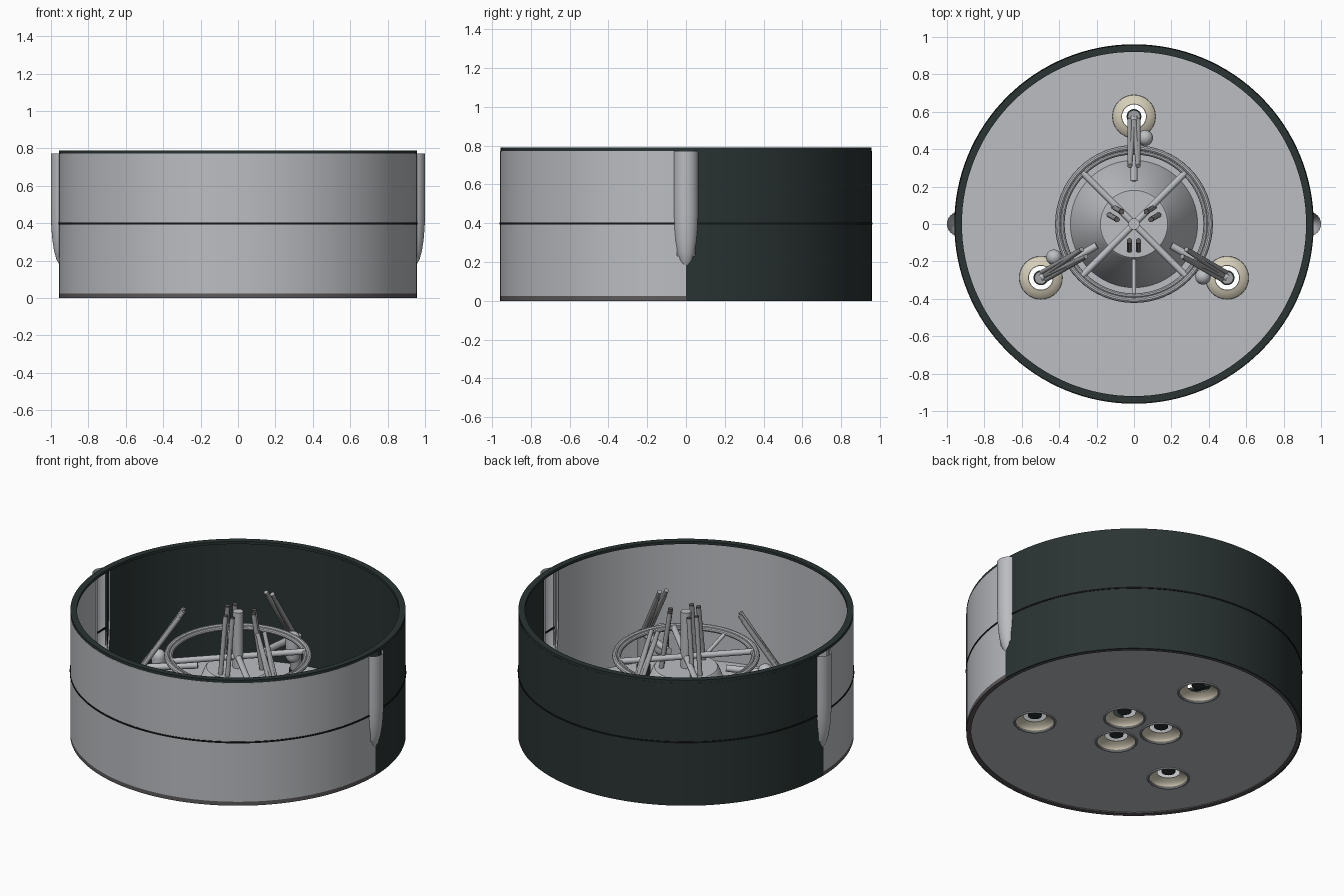
import bpy, math
from mathutils import Vector

if "Cube" in bpy.data.objects:
    bpy.data.objects.remove(bpy.data.objects["Cube"])


def material(name, rgb):
    m = bpy.data.materials.new(name)
    m.diffuse_color = (*rgb, 1)
    m.use_nodes = True
    m.node_tree.nodes["Principled BSDF"].inputs["Base Color"].default_value = m.diffuse_color
    return m


LIGHT = material("light_grey", (0.495, 0.51, 0.535))
GREEN = material("dark_green", (0.023, 0.034, 0.033))
DARK = material("dark_grey", (0.11, 0.10, 0.105))
PIPE = material("pipe_grey", (0.36, 0.365, 0.375))
BEIGE = material("beige", (0.66, 0.61, 0.48))
BLACK = material("black", (0.006, 0.007, 0.007))


def smooth(ob, angle=35):
    bpy.ops.object.select_all(action='DESELECT')
    bpy.context.view_layer.objects.active = ob
    ob.select_set(True)
    bpy.ops.object.shade_smooth_by_angle(angle=math.radians(angle))


def lathe(name, profile, mats, loc=(0, 0, 0), segs=32, closed=False, skip=None):
    """Revolve an (r, z) profile around z, leaving out faces whose centre meets the skip rule."""
    verts = [Vector((r * math.cos(2 * math.pi * i / segs), r * math.sin(2 * math.pi * i / segs), z))
             for i in range(segs) for r, z in profile]
    n, faces = len(profile), []
    for i in range(segs):
        a, b = i * n, (i + 1) % segs * n
        for j in range(n if closed else n - 1):
            k = (j + 1) % n
            face = (a + j, b + j, b + k, a + k)
            if not (skip and skip(sum((verts[v] for v in face), Vector()) / 4)):
                faces.append(face)
    me = bpy.data.meshes.new(name)
    me.from_pydata(verts, [], faces)
    me.validate()
    for m in mats:
        me.materials.append(m)
    ob = bpy.data.objects.new(name, me)
    ob.location = loc
    bpy.context.collection.objects.link(ob)
    smooth(ob)
    return ob


def rod(name, p, q, r, mat, sides=12):
    """Straight cylinder between two points."""
    p, q = Vector(p), Vector(q)
    bpy.ops.mesh.primitive_cylinder_add(vertices=sides, radius=r, depth=(q - p).length, location=(p + q) / 2)
    ob = bpy.context.object
    ob.name = name
    ob.rotation_euler = (q - p).to_track_quat('Z', 'Y').to_euler()
    ob.data.materials.append(mat)
    smooth(ob)
    return ob


def polar(r, deg, z, side=0.0):
    """Point at radius r and angle, shifted sideways."""
    a = math.radians(deg)
    return (r * math.cos(a) - side * math.sin(a), r * math.sin(a) + side * math.cos(a), z)


def torus(name, r, minor, z, mat, loc=(0, 0)):
    bpy.ops.mesh.primitive_torus_add(major_radius=r, minor_radius=minor, major_segments=64,
                                     minor_segments=10, location=(*loc, z))
    ob = bpy.context.object
    ob.name = name
    ob.data.materials.append(mat)
    smooth(ob)


# Outer shell: light front half, dark back half, grey foot band in front, slots behind the fairings
shell = lathe("shell", [(0.948, 0), (0.958, 0), (0.958, 0.025), (0.958, 0.23), (0.958, 0.773),
                        (0.948, 0.773), (0.948, 0.23), (0.948, 0.025)],
              [LIGHT, GREEN, DARK], segs=128, closed=True, skip=lambda c: abs(c.y) < 0.04 and c.z > 0.3)
for f in shell.data.polygons:
    f.material_index = 1 if f.center.y > 0 else (2 if f.center.z < 0.025 else 0)

# Foot ring under the shell, top rim flange and the seam line around the middle
lathe("foot_ring", [(0.93, 0.001), (0.957, 0.001), (0.957, 0.02), (0.93, 0.02)], [DARK], segs=128, closed=True)
lathe("rim", [(0.92, 0.773), (0.957, 0.773), (0.957, 0.79), (0.92, 0.79)], [GREEN], segs=128, closed=True)
lathe("seam_line", [(0.955, 0.394), (0.961, 0.394), (0.961, 0.404), (0.955, 0.404)], [BLACK], segs=128, closed=True)

# Side fairings: open half shells with pointed lower ends
fairing = [(0.0, 0.17)] + [(0.065 * math.sin(t * math.pi / 12) ** 0.85, 0.45 - 0.28 * math.cos(t * math.pi / 12))
                           for t in range(1, 7)] + [(0.065, 0.773)]
for sx in (-1, 1):
    lathe("fairing", fairing, [LIGHT], loc=(sx * 0.935, 0, 0), segs=32, skip=lambda c: c.x * sx < 0)

# Engine positions: three outer, three inner
OUTER, INNER = (90, 210, 330), (270, 30, 150)
engines = [polar(0.575, a, 0) for a in OUTER] + [polar(0.157, a, 0) for a in INNER]

# Base plate with engine openings
bpy.ops.mesh.primitive_cylinder_add(vertices=128, radius=0.95, depth=0.022, location=(0, 0, 0.019))
plate = bpy.context.object
plate.name = "base_plate"
cutters = []
for e in engines:
    bpy.ops.mesh.primitive_cylinder_add(vertices=32, radius=0.115, depth=0.2, location=e)
    cut = bpy.context.object
    cutters.append(cut)
    mod = plate.modifiers.new("opening", 'BOOLEAN')
    mod.object, mod.operation, mod.solver = cut, 'DIFFERENCE', 'EXACT'
bpy.context.view_layer.update()
cut_mesh = bpy.data.meshes.new_from_object(plate.evaluated_get(bpy.context.evaluated_depsgraph_get()))
plate.modifiers.clear()
plate.data = cut_mesh
for c in cutters:
    bpy.data.objects.remove(c)
cut_mesh.materials.clear()
cut_mesh.materials.append(LIGHT)
for f in cut_mesh.polygons:
    f.material_index = 0

# Shallow engine bells, open at the throat, with a grey lip and a dark core above
for e in engines:
    lathe("engine_bell", [(0.117, 0.006), (0.114, 0.022), (0.1, 0.035), (0.082, 0.044), (0.066, 0.05),
                          (0.064, 0.046), (0.08, 0.039), (0.097, 0.03), (0.109, 0.018), (0.113, 0.006)],
          [BEIGE], loc=e, closed=True)
    torus("bell_lip", 0.115, 0.007, 0.008, LIGHT, e[:2])
    rod("engine_core", (e[0], e[1], 0.05), (e[0], e[1], 0.2), 0.04, GREEN, 16)

# Central thrust cone and post
lathe("thrust_cone", [(0.34, 0.03), (0.19, 0.42), (0.18, 0.43), (0.0, 0.43)], [LIGHT], segs=64)
rod("central_post", (0, 0, 0.43), (0, 0, 0.78), 0.03, LIGHT, 20)

# Ring frame with crossed beams
torus("ring_outer", 0.407, 0.015, 0.50, LIGHT)
torus("ring_inner", 0.384, 0.013, 0.495, LIGHT)
for a in (45, 135):
    rod("cross_beam", polar(0.39, a, 0.495), polar(-0.39, a, 0.495), 0.018, LIGHT)
rod("ring_brace", polar(0.19, 270, 0.43), polar(0.385, 270, 0.49), 0.012, LIGHT)

# Outer engine mounts: body, inward arm, leaning feed pipes, round tank
for a in OUTER:
    rod("engine_body", polar(0.575, a, 0.2), polar(0.575, a, 0.41), 0.034, PIPE, 16)
    rod("mount_arm", polar(0.575, a, 0.40), polar(0.23, a, 0.43), 0.02, LIGHT)
    for s in (-0.022, 0.022):
        rod("feed_pipe", polar(0.57, a, 0.38), polar(0.31, a, 0.775, s), 0.013, PIPE)
        rod("feed_pipe_outer", polar(0.57, a, 0.38, s), polar(0.33, a, 0.74, s), 0.013, PIPE)
    tank = [(0.042 * math.sin(t * math.pi / 12), 0.34 - 0.042 * math.cos(t * math.pi / 12)) for t in range(7)]
    tank += [(0.042 * math.cos(t * math.pi / 12), 0.45 + 0.042 * math.sin(t * math.pi / 12)) for t in range(7)]
    lathe("round_tank", tank, [LIGHT], loc=polar(0.464, a - 7.4, 0), segs=20)

# Inner engine feed pipes rising out of the cone
for a in INNER:
    for s in (-0.024, 0.024):
        rod("inner_feed_pipe", polar(0.14, a, 0.42, s), polar(0.09, a, 0.78, s), 0.014, PIPE)
        rod("inner_feed_cap", polar(0.091, a, 0.774, s), polar(0.09, a, 0.782, s), 0.0145, DARK)
